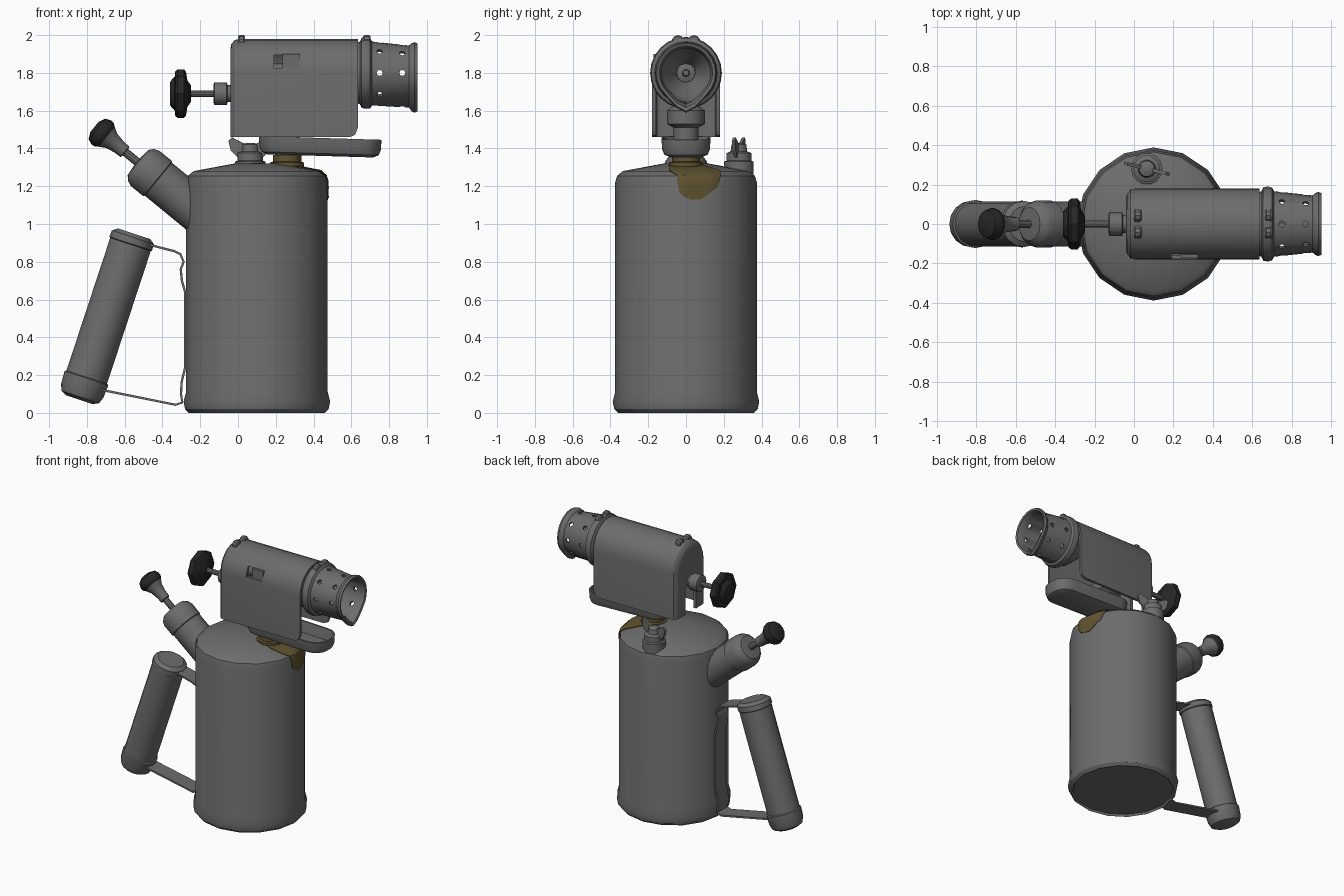
import bpy, bmesh, math
from mathutils import Vector

if "Cube" in bpy.data.objects:
    bpy.data.objects.remove(bpy.data.objects["Cube"])

def material(name, rgb):
    m = bpy.data.materials.new(name)
    m.diffuse_color = (*rgb, 1)
    m.use_nodes = True
    m.node_tree.nodes["Principled BSDF"].inputs["Base Color"].default_value = m.diffuse_color
    return m

GREY = material("worn grey metal", (0.15, 0.15, 0.15))
BLACK = material("black plastic", (0.02, 0.02, 0.02))
STAIN = material("brown stain", (0.115, 0.085, 0.028))

def loft(name, rows, mat=GREY, wrap=True, caps=(True, True), loop=False, thick=0):
    """Skin a list of equal-length point rows; thick > 0 gives a sheet a thickness."""
    bm = bmesh.new()
    vs = [[bm.verts.new(p) for p in row] for row in rows]
    n = len(vs[0])
    pairs = list(zip(vs, vs[1:])) + ([(vs[-1], vs[0])] if loop else [])
    for a, b in pairs:
        for i in range(n if wrap else n - 1):
            j = (i + 1) % n
            bm.faces.new((a[i], a[j], b[j], b[i]))
    if not loop:
        if caps[0]:
            bm.faces.new(vs[0][::-1])
        if caps[1]:
            bm.faces.new(vs[-1])
    bmesh.ops.recalc_face_normals(bm, faces=bm.faces)
    me = bpy.data.meshes.new(name)
    bm.to_mesh(me)
    bm.free()
    me.materials.append(mat)
    ob = bpy.data.objects.new(name, me)
    bpy.context.collection.objects.link(ob)
    if thick:
        s = ob.modifiers.new("thickness", 'SOLIDIFY')
        s.thickness, s.offset = thick, 0
        apply(ob, s)
    return ob

def select(ob):
    bpy.ops.object.select_all(action='DESELECT')
    ob.select_set(True)
    bpy.context.view_layer.objects.active = ob

def apply(ob, mod):
    select(ob)
    bpy.ops.object.modifier_apply(modifier=mod.name)

def cut(ob, cutter):
    cutter.hide_render = True
    b = ob.modifiers.new("cut", 'BOOLEAN')
    b.operation, b.solver, b.object = 'DIFFERENCE', 'EXACT', cutter
    apply(ob, b)
    bpy.data.objects.remove(cutter)

def lathe(name, prof, origin=(0, 0, 0), axis=(0, 0, 1), segs=16, mat=GREY, loop=False, warp=None):
    """Spin (radius, height) points around an axis."""
    q = Vector((0, 0, 1)).rotation_difference(Vector(axis))
    rows = []
    for r, t in prof:
        row = []
        for i in range(segs):
            a = 2 * math.pi * i / segs
            k = r * warp(a, t) if warp else r
            row.append(Vector(origin) + q @ Vector((k * math.cos(a), k * math.sin(a), t)))
        rows.append(row)
    return loft(name, rows, mat, loop=loop)

def box(name, lo, hi, mat=GREY):
    return loft(name, [[(lo[0], lo[1], z), (hi[0], lo[1], z), (hi[0], hi[1], z), (lo[0], hi[1], z)]
                       for z in (lo[2], hi[2])], mat)

# --- fuel tank
TX = 0.10
lathe("tank", [(0.35, 0.015), (0.36, 0.0), (0.38, 0.02), (0.388, 0.06), (0.375, 0.11), (0.375, 1.22),
               (0.365, 1.255), (0.335, 1.28), (0.12, 1.32), (0.02, 1.322)], (TX, 0, 0))

# --- stain running over the tank shoulder (r, z, y from, y to)
rows = []
for r, z, y0, y1 in [(0.14, 1.316, -0.06, 0.06), (0.24, 1.298, -0.09, 0.12), (0.335, 1.28, -0.09, 0.18),
                     (0.365, 1.255, -0.05, 0.185), (0.375, 1.22, -0.045, 0.175), (0.375, 1.19, -0.04, 0.165),
                     (0.375, 1.165, -0.035, 0.13), (0.375, 1.14, -0.01, 0.10), (0.375, 1.125, 0.03, 0.075)]:
    a0, a1 = math.asin(y0 / r), math.asin(y1 / r)
    row, step = [], math.pi / 8
    for i in range(13):
        a = a0 + (a1 - a0) * i / 12
        k = r * math.cos(step / 2) / math.cos(a % step - step / 2) + 0.004
        row.append((TX + k * math.cos(a), k * math.sin(a), z + 0.004))
    rows.append(row)
loft("tank_stain", rows, STAIN, wrap=False, caps=(False, False), thick=0.005)

# --- pump tube, rod and knob
P, PA = (-0.53, 0, 1.326), (-0.773, 0, 0.634)
lathe("pump_tube", [(0.113, -0.5), (0.113, -0.14), (0.12, -0.135), (0.12, -0.05), (0.108, -0.02),
                    (0.085, 0), (0.03, 0.005)], P, PA)
lathe("pump_rod", [(0.022, -0.02), (0.022, 0.11)], P, PA, 10)
lathe("pump_knob_stem", [(0.03, 0.085), (0.036, 0.09), (0.038, 0.13), (0.048, 0.18), (0.068, 0.215)], P, PA, 12)
lathe("pump_knob", [(0.066, 0.212), (0.08, 0.23), (0.082, 0.25), (0.07, 0.28), (0.035, 0.297)], P, PA, 12, BLACK)

# --- handle grip and its bent strap
lathe("handle_grip", [(0.075, 0), (0.105, 0.015), (0.118, 0.05), (0.122, 0.12), (0.113, 0.125), (0.113, 0.865),
                      (0.119, 0.87), (0.117, 0.905), (0.09, 0.925)], (-0.84, 0, 0.07), (0.313, 0, 0.95))
path = [(-0.56, 0.925), (-0.45, 0.885), (-0.34, 0.857), (-0.305, 0.84), (-0.288, 0.80), (-0.303, 0.76),
        (-0.297, 0.70), (-0.28, 0.64), (-0.28, 0.24), (-0.298, 0.165), (-0.302, 0.10), (-0.295, 0.055),
        (-0.33, 0.043), (-0.70, 0.117), (-0.80, 0.14)]
loft("handle_strap", [[(x, -0.06, z), (x, 0.06, z)] for x, z in path], wrap=False, caps=(False, False), thick=0.012)

# --- filler cap with wing nut
FX, FY = 0.065, 0.28
lathe("filler_cap", [(0.08, 1.26), (0.08, 1.33), (0.068, 1.335), (0.068, 1.375), (0.045, 1.385),
                     (0.04, 1.42), (0.02, 1.43)], (FX, FY, 0), segs=14)
ear = [(0.02, 1.37), (0.06, 1.345), (0.105, 1.39), (0.118, 1.44), (0.10, 1.458), (0.055, 1.435), (0.02, 1.42)]
ang = math.radians(-14)
for s, side in ((-1, "left"), (1, "right")):
    loft("wing_" + side, [[(FX + s * u * math.cos(ang) - t * math.sin(ang),
                            FY + s * u * math.sin(ang) + t * math.cos(ang), z) for u, z in ear]
                          for t in (-0.008, 0.008)])

# --- burner column between tank and housing
CX = 0.26
lathe("column_nut", [(0.09, 1.30), (0.09, 1.325), (0.075, 1.33), (0.075, 1.365)], (CX, 0, 0), segs=12, mat=STAIN)
lathe("burner_column", [(0.065, 1.35), (0.065, 1.51), (0.10, 1.53), (0.10, 1.60), (0.06, 1.63), (0.06, 1.78)],
      (CX, 0, 0))

# --- drip pan: rounded dish
def pan_ring(inset, z):
    pts = []
    for cx, cy, start in ((0.65, 0.02, 0), (0.22, 0.02, 90), (0.22, -0.02, 180), (0.65, -0.02, 270)):
        for k in range(5):
            a = math.radians(start + k * 22.5)
            x = cx + (0.11 - inset) * math.cos(a)
            pts.append((x, cy + (0.11 - inset) * math.sin(a), z - (x - 0.12) * 0.03))
    return pts
loft("drip_pan", [pan_ring(i, z) for i, z in
                  ((0.045, 1.37), (0.015, 1.383), (0.004, 1.41), (0, 1.465), (0.012, 1.465), (0.03, 1.39))])

# --- burner housing: arched shell, open below and in front
BZ = 1.80
def arch(x, inset, bottom):
    r = 0.17 - inset
    arc = [math.radians(180 - k * 15) for k in range(13)]
    return [(x, -r, bottom)] + [(x, r * math.cos(a), BZ + r * math.sin(a)) for a in arc] + [(x, r, bottom)]
housing = loft("burner_housing", [arch(*p) for p in
               ((-0.03, 0.04, 1.46), (-0.026, 0.02, 1.46), (-0.012, 0.005, 1.46), (0.01, 0, 1.46),
                (0.59, 0, 1.46), (0.62, 0, 1.472), (0.635, 0, 1.51))],
               wrap=False, caps=(True, False), thick=0.02)
cut(housing, box("slot_cutter", (0.19, -0.25, 1.825), (0.32, -0.12, 1.895)))
cut(housing, box("stem_cutter", (-0.1, -0.06, 1.3), (0.03, 0.06, 1.66)))
box("slot_shutter", (0.235, -0.172, 1.82), (0.325, -0.155, 1.90))

# --- flame tube with pouring lip and two rows of holes
def lip(a, t):
    d = min(a, 2 * math.pi - a)
    return 1 + 0.3 * max(0, 1 - d / 0.65) * max(0, min(1, (t - 0.68) / 0.25))
nozzle = lathe("flame_tube", [(0.155, 0.60), (0.165, 0.645), (0.186, 0.655), (0.19, 0.68), (0.184, 0.70),
                              (0.166, 0.71), (0.145, 0.905), (0.158, 0.92), (0.162, 0.935), (0.156, 0.95),
                              (0.142, 0.945), (0.13, 0.905), (0.148, 0.71), (0.12, 0.64), (0.06, 0.56),
                              (0.045, 0.50), (0.065, 0.50)],
               (0, 0, BZ), (1, 0, 0), 24, loop=True, warp=lip)
for x in (0.75, 0.87):
    for k in range(8):
        a = k * math.pi / 4
        d = (0, math.cos(a), math.sin(a))
        cut(nozzle, lathe("hole_cutter", [(0.016, 0.10), (0.016, 0.26)], (x, 0, BZ), d, 8))
lathe("burner_jet", [(0.05, 0.0), (0.05, 0.53), (0.02, 0.54), (0.015, 0.57)], (0, 0, BZ), (1, 0, 0), 12)

# --- little clamp lugs on top of housing and flame tube
for x, part in ((0.0, "rear"), (0.663, "front")):
    for s, side in ((-1, "left"), (1, "right")):
        lathe(f"lug_{part}_{side}", [(0.028, 0), (0.034, 0.008), (0.034, 0.03), (0.028, 0.038)],
              (x, s * 0.042, 1.966), (1, 0, 0), 10)

# --- valve: gland nut, spindle and handwheel
V = (0, 0, 1.69)
lathe("valve_gland", [(0.045, -0.13), (0.06, -0.125), (0.06, -0.06), (0.045, -0.055), (0.045, 0.25)], V, (1, 0, 0), 12)
lathe("valve_spindle", [(0.018, -0.30), (0.018, -0.11)], V, (1, 0, 0), 10)
lathe("valve_wheel", [(0.06, -0.36), (0.075, -0.35), (0.09, -0.335), (0.118, -0.332), (0.128, -0.32), (0.128, -0.285),
                      (0.115, -0.275), (0.07, -0.268), (0.045, -0.25), (0.03, -0.248)], V, (1, 0, 0), 16, BLACK,
      warp=lambda a, t: 1.0 if round(a * 8 / math.pi) % 2 == 0 else 0.92)

# --- smooth shading with crisp edges
for ob in list(bpy.context.scene.objects):
    select(ob)
    bpy.ops.object.shade_smooth_by_angle(angle=math.radians(32))
